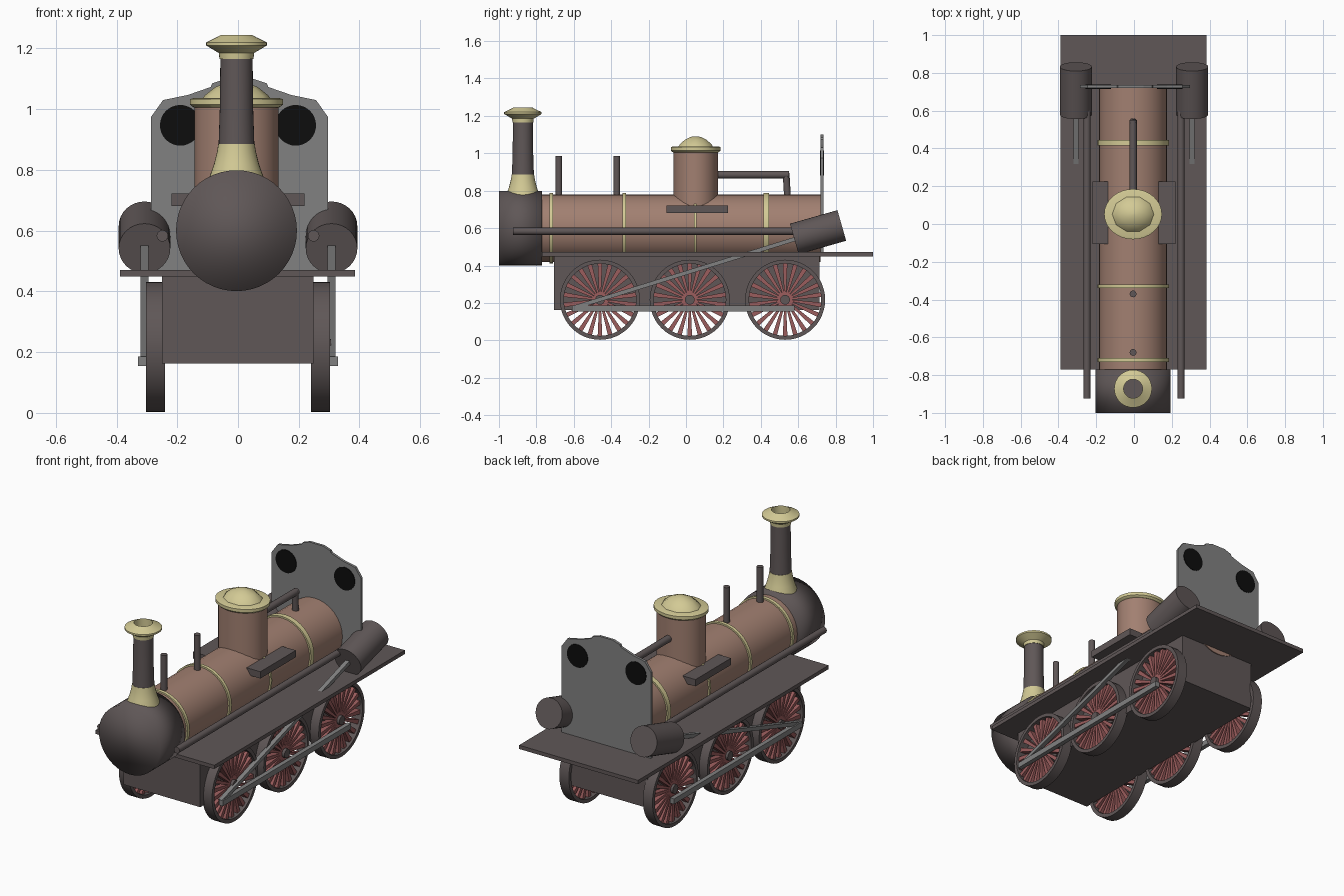
import bpy, bmesh
from math import pi, sin, cos, radians
from mathutils import Vector, Matrix

if "Cube" in bpy.data.objects:
    bpy.data.objects.remove(bpy.data.objects["Cube"], do_unlink=True)


def material(name, r, g, b):
    m = bpy.data.materials.new(name)
    m.use_nodes = True
    m.diffuse_color = (r, g, b, 1)
    m.node_tree.nodes["Principled BSDF"].inputs["Base Color"].default_value = (r, g, b, 1)
    return m


IRON = material("dark iron", 0.115, 0.095, 0.095)
COPPER = material("copper brown", 0.36, 0.215, 0.165)
BRASS = material("pale brass", 0.65, 0.59, 0.30)
STEEL = material("grey steel", 0.22, 0.22, 0.22)
BLACK = material("window black", 0.004, 0.004, 0.004)
RED = material("spoke red", 0.33, 0.11, 0.11)

MID = -0.005  # centre line of the boiler
AXIS_Z = 0.6  # height of the boiler axis


def finish(name, bm, mat, smooth=None):
    bmesh.ops.recalc_face_normals(bm, faces=bm.faces)
    me = bpy.data.meshes.new(name)
    bm.to_mesh(me)
    bm.free()
    me.materials.append(mat)
    ob = bpy.data.objects.new(name, me)
    bpy.context.collection.objects.link(ob)
    if smooth:
        bpy.ops.object.select_all(action='DESELECT')
        ob.select_set(True)
        bpy.context.view_layer.objects.active = ob
        bpy.ops.object.shade_smooth_by_angle(angle=radians(smooth))
    return ob


def box(name, mat, lo, hi):
    lo, hi = Vector(lo), Vector(hi)
    bm = bmesh.new()
    size = Matrix.Diagonal((*(hi - lo), 1))
    bmesh.ops.create_cube(bm, size=1, matrix=Matrix.Translation((lo + hi) / 2) @ size)
    return finish(name, bm, mat)


def rod(name, mat, a, b, radius, sides=32, smooth=40):
    a, b = Vector(a), Vector(b)
    turn = (b - a).to_track_quat('Z', 'Y').to_matrix().to_4x4()
    bm = bmesh.new()
    bmesh.ops.create_cone(bm, cap_ends=True, segments=sides, radius1=radius, radius2=radius,
                          depth=(b - a).length, matrix=Matrix.Translation((a + b) / 2) @ turn)
    return finish(name, bm, mat, smooth)


def bar(name, mat, a, b, width, height):
    """Flat bar between two points that share the same x."""
    a, b = Vector(a), Vector(b)
    turn = (b - a).to_track_quat('Y', 'Z').to_matrix().to_4x4()
    size = Matrix.Diagonal((width, (b - a).length, height, 1))
    bm = bmesh.new()
    bmesh.ops.create_cube(bm, size=1, matrix=Matrix.Translation((a + b) / 2) @ turn @ size)
    return finish(name, bm, mat)


def lathe(name, mat, profile, place, sides=32, smooth=40, closed=False):
    """Turn a (radius, height) profile about local z, then place it."""
    bm = bmesh.new()
    rings = []
    for r, h in profile:
        rings.append([bm.verts.new((r * cos(2 * pi * i / sides), r * sin(2 * pi * i / sides), h))
                      for i in range(sides)])
    pairs = list(zip(rings, rings[1:])) + ([(rings[-1], rings[0])] if closed else [])
    for p, q in pairs:
        for i in range(sides):
            j = (i + 1) % sides
            bm.faces.new((p[i], p[j], q[j], q[i]))
    if not closed:
        bm.faces.new(rings[0])
        bm.faces.new(rings[-1])
    bmesh.ops.transform(bm, matrix=place, verts=bm.verts)
    return finish(name, bm, mat, smooth)


# Boiler, smokebox and brass bands
rod("boiler", COPPER, (MID, -0.77, AXIS_Z), (MID, 0.72, AXIS_Z), 0.18)
rod("smokebox", IRON, (MID, -1, AXIS_Z), (MID, -0.77, AXIS_Z), 0.199, 48, 180)
for i, (y, w) in enumerate([(-0.72, 0.02), (-0.33, 0.02), (0.05, 0.012), (0.43, 0.03)]):
    rod(f"boiler_band_{i + 1}", BRASS, (MID, y - w / 2, AXIS_Z), (MID, y + w / 2, AXIS_Z), 0.189)

# Chimney with flared base and cap
chimney = Matrix.Translation((MID, -0.872, 0))
lathe("chimney_base", BRASS, [(0.095, 0.75), (0.088, 0.78), (0.074, 0.82), (0.064, 0.86), (0.06, 0.886)],
      chimney)
lathe("chimney_shaft", IRON, [(0.059, 0.88), (0.055, 1.0), (0.053, 1.175)], chimney)
lathe("chimney_cap", BRASS, [(0.05, 1.165), (0.056, 1.165), (0.058, 1.185), (0.1, 1.21), (0.1, 1.22),
                             (0.065, 1.237), (0.05, 1.245)], chimney, closed=True)

# Steam dome, slightly oval
dome = Matrix.Translation((MID, 0.052, 0)) @ Matrix.Diagonal((1, 0.87, 1, 1))
lathe("dome_barrel", COPPER, [(0.138, 0.72), (0.138, 1.02)], dome)
lathe("dome_rim", BRASS, [(0.14, 1.005), (0.153, 1.015), (0.153, 1.033), (0.14, 1.037)], dome)
lathe("dome_top", BRASS, [(0.115, 1.03), (0.105, 1.045), (0.07, 1.073), (0.03, 1.088), (0.005, 1.091)],
      dome, 10, 50)

# Steam pipe and posts on the boiler
rod("steam_pipe", IRON, (MID, 0.15, 0.885), (MID, 0.55, 0.885), 0.02, 16)
rod("steam_pipe_drop", IRON, (MID, 0.535, 0.895), (MID, 0.543, 0.76), 0.018, 16)
for i, y in enumerate((-0.68, -0.37)):
    rod(f"boiler_post_{i + 1}", IRON, (MID, y, 0.76), (MID, y, 0.985), 0.018, 16)

# Footplate and frame
box("footplate", IRON, (-0.388, -0.77, 0.449), (0.385, 1, 0.471))
box("frame", IRON, (-0.25, -0.705, 0.163), (0.248, 0.715, 0.45))

# Cab sheet: half outline mirrored, with round windows as thin plates
half = [(0.291, 0.47), (0.291, 0.975), (0.252, 1.03), (0.17, 1.047), (0.095, 1.073), (0.09, 1.085),
        (0.045, 1.1)]
outline = half + [(-x, z) for x, z in reversed(half)]
bm = bmesh.new()
sheet = bm.faces.new([bm.verts.new((x + 0.005, 0.72, z)) for x, z in outline])
back = bmesh.ops.extrude_face_region(bm, geom=[sheet])["geom"]
bmesh.ops.translate(bm, vec=(0, 0.015, 0), verts=[v for v in back if isinstance(v, bmesh.types.BMVert)])
finish("cab_sheet", bm, STEEL)
for side, label in ((1, "left"), (-1, "right")):
    for y, face in ((0.718, "front"), (0.737, "back")):
        rod(f"cab_window_{label}_{face}", BLACK, (side * 0.19, y - 0.002, 0.947),
            (side * 0.19, y + 0.002, 0.947), 0.067)


def wheel(name, x, y):
    place = Matrix.Translation((x, y, 0.217)) @ Matrix.Rotation(pi / 2, 4, 'Y')
    w = 0.031
    lathe(name + "_tyre", IRON, [(0.193, -w), (0.214, -w), (0.214, w), (0.193, w)], place, 48, closed=True)
    lathe(name + "_hub", IRON, [(0.026, -w), (0.026, w + 0.003)], place, 16)
    # Tapered spokes
    bm = bmesh.new()
    count = 22
    for i in range(count):
        spoke = bmesh.ops.create_cube(bm, size=1)["verts"]
        for v in spoke:
            outer = v.co.x > 0
            v.co = Vector((0.197 if outer else 0.015, v.co.y * (0.025 if outer else 0.009), v.co.z * 0.034))
        bmesh.ops.rotate(bm, cent=(0, 0, 0), matrix=Matrix.Rotation(2 * pi * i / count, 3, 'Z'), verts=spoke)
    bmesh.ops.transform(bm, matrix=place, verts=bm.verts)
    finish(name + "_spokes", bm, RED)


# Running gear and fittings on both sides
tilt = Vector((0, cos(radians(16)), sin(radians(16)))) * 0.132
for side, label in ((1, "left"), (-1, "right")):
    for y, spot in ((-0.46, "front"), (0.02, "middle"), (0.53, "rear")):
        wheel(f"{label}_{spot}_wheel", side * 0.272, y)
    x = side * 0.316
    bar(label + "_coupling_rod", STEEL, (x, -0.61, 0.17), (x, 0.58, 0.17), 0.026, 0.032)
    x = side * 0.308
    bar(label + "_connecting_rod", STEEL, (x, -0.6, 0.175), (x, 0.62, 0.553), 0.026, 0.022)
    centre = Vector((side * 0.308, 0.706, 0.578))
    rod(label + "_cylinder", IRON, centre - tilt, centre + tilt, 0.085)
    rod(label + "_handrail", IRON, (side * 0.249, -0.925, 0.583), (side * 0.249, 0.6, 0.583), 0.019, 16)
    near, far = sorted((side * 0.13, side * 0.219))
    box(label + "_side_box", IRON, (near, -0.105, 0.682), (far, 0.225, 0.722))
